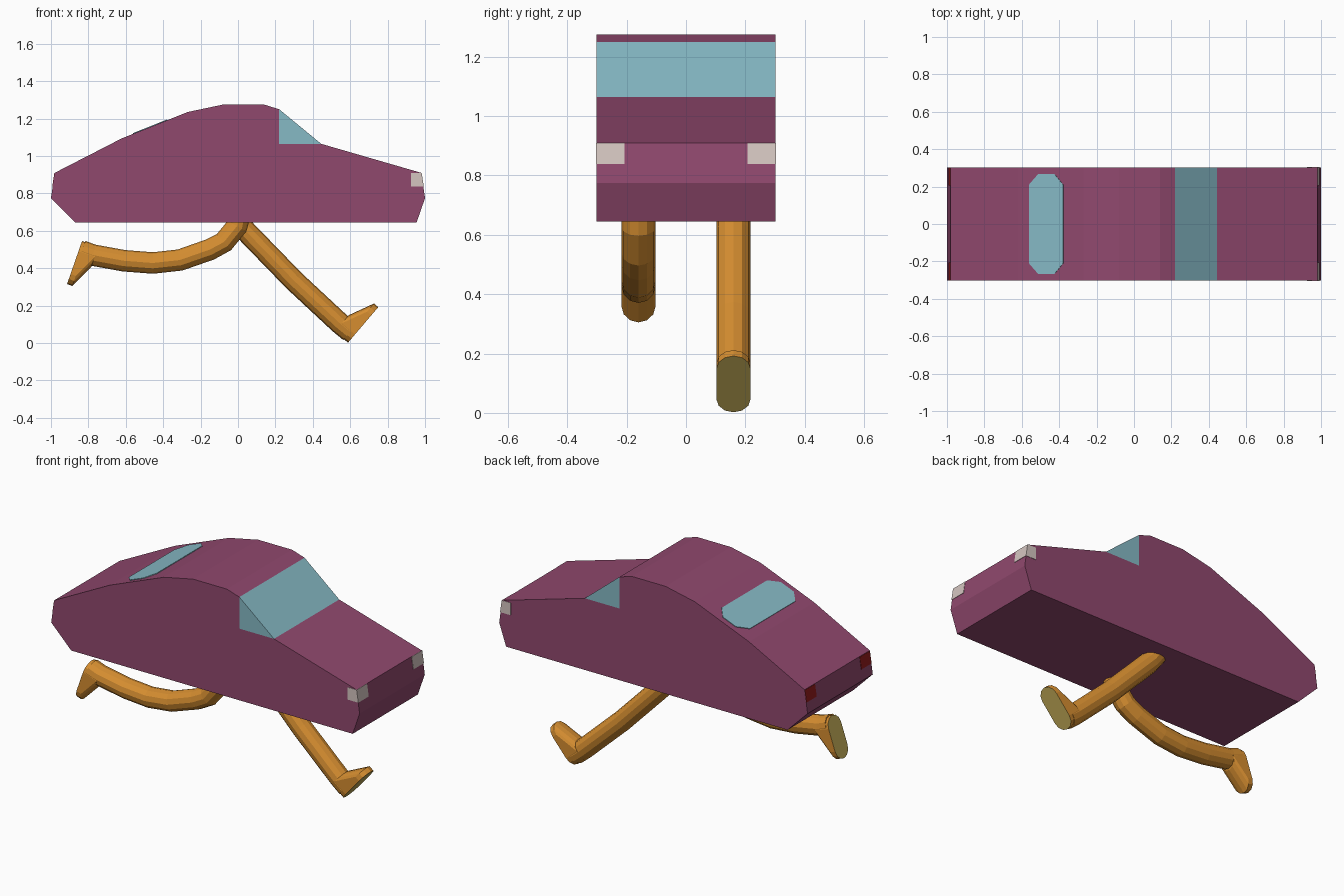
import bpy, bmesh
from math import cos, sin, pi
from mathutils import Vector

if "Cube" in bpy.data.objects:
    bpy.data.objects.remove(bpy.data.objects["Cube"])


def material(name, rgb):
    m = bpy.data.materials.new(name)
    m.diffuse_color = (*rgb, 1)
    m.use_nodes = True
    m.node_tree.nodes["Principled BSDF"].inputs["Base Color"].default_value = m.diffuse_color
    return m


PAINT = material("plum_paint", (0.28, 0.065, 0.155))
GLASS = material("glass", (0.24, 0.49, 0.56))
LAMP = material("lamp", (0.66, 0.56, 0.53))
RED = material("red_lamp", (0.3, 0.012, 0.012))
SKIN = material("orange", (0.67, 0.27, 0.03))
SOLE = material("sole", (0.5, 0.38, 0.09))

R = 0.0575   # leg radius
N = 12       # leg sides


def finish(bm, name, *mats):
    bmesh.ops.recalc_face_normals(bm, faces=bm.faces)
    me = bpy.data.meshes.new(name)
    bm.to_mesh(me)
    bm.free()
    ob = bpy.data.objects.new(name, me)
    bpy.context.collection.objects.link(ob)
    for m in mats:
        me.materials.append(m)
    return ob


def prism(name, ring, offset, mat):
    """Extrude a closed ring of 3D points by an offset."""
    bm = bmesh.new()
    f = bm.faces.new([bm.verts.new(p) for p in ring])
    ext = bmesh.ops.extrude_face_region(bm, geom=[f], use_keep_orig=True)
    vs = [v for v in ext["geom"] if isinstance(v, bmesh.types.BMVert)]
    bmesh.ops.translate(bm, verts=vs, vec=offset)
    return finish(bm, name, mat)


def side_prism(name, profile, y0, y1, mat):
    return prism(name, [(x, y0, z) for x, z in profile], (0, y1 - y0, 0), mat)


def leg(name, path, y):
    """Tube through (x, z) points with mitred rings."""
    pts = [Vector((x, y, z)) for x, z in path]
    bm = bmesh.new()
    rings = []
    for i, p in enumerate(pts):
        t = (pts[min(i + 1, len(pts) - 1)] - pts[max(i - 1, 0)]).normalized()
        side = Vector((-t.z, 0, t.x))
        rings.append([bm.verts.new(p + side * R * cos(2 * pi * k / N)
                                   + Vector((0, R * sin(2 * pi * k / N), 0)))
                      for k in range(N)])
    for a, b in zip(rings, rings[1:]):
        for k in range(N):
            j = (k + 1) % N
            bm.faces.new((a[k], a[j], b[j], b[k]))
    bm.faces.new(rings[0])
    bm.faces.new(rings[-1])
    return finish(bm, name, SKIN)


def foot(name, heel, toe, normal, y):
    """Wedge: rounded sole, thin toe, round ankle."""
    h = Vector((heel[0], y, heel[1]))
    d = Vector((toe[0], y, toe[1])) - h
    length = d.length
    d.normalize()
    n = Vector((normal[0], 0, normal[1])).normalized()
    bm = bmesh.new()

    def arc(along, up, k0, k1):
        for k in range(k0, k1 + 1):
            a = 2 * pi * k / N
            bm.verts.new(h + d * (along + R * cos(a)) + n * up
                         + Vector((0, R * sin(a), 0)))

    q = N // 4
    arc(length - R, 0, -q, q)
    arc(R, 0, q, 3 * q)
    arc(length - R, 0.03, -q, q)
    arc(R, 0.092, 0, N - 1)
    bmesh.ops.convex_hull(bm, input=bm.verts)
    bmesh.ops.dissolve_limit(bm, angle_limit=0.02, verts=bm.verts, edges=bm.edges)
    ob = finish(bm, name, SKIN, SOLE)
    for p in ob.data.polygons:
        if p.normal.dot(n) < -0.98:
            p.material_index = 1
    return ob


# Car body with a notch for the windshield
side_prism("car_body", [
    (-0.87, 0.645), (0.955, 0.645), (1.0, 0.775), (0.98, 0.91), (0.445, 1.065),
    (0.22, 1.065), (0.22, 1.25), (0.14, 1.275), (-0.08, 1.275), (-0.27, 1.235),
    (-0.62, 1.095), (-0.98, 0.91), (-1.0, 0.775)], -0.302, 0.302, PAINT)

# Windshield wedge
side_prism("windshield", [(0.22, 1.065), (0.445, 1.065), (0.22, 1.25)],
           -0.302, 0.302, GLASS)

# Rear window lying on the sloping roof
octagon = [(-0.56, -0.21), (-0.51, -0.268), (-0.425, -0.268), (-0.377, -0.21),
           (-0.377, 0.21), (-0.425, 0.268), (-0.51, 0.268), (-0.56, 0.21)]
prism("rear_window", [(x, y, 1.093 + 0.4 * (x + 0.62)) for x, y in octagon],
      (-0.002, 0, 0.005), GLASS)

# Lamps on the corners
for s, tag in ((-1, "right"), (1, "left")):
    side_prism("headlight_" + tag, [(0.924, 0.838), (0.993, 0.838),
               (0.982, 0.91), (0.924, 0.91)], s * 0.207, s * 0.304, LAMP)
    side_prism("taillight_" + tag, [(-0.97, 0.838), (-0.993, 0.838),
               (-0.982, 0.908), (-0.97, 0.908)], s * 0.207, s * 0.301, RED)

# Running legs and feet
leg("front_leg", [(-0.02, 0.68), (0.033, 0.608), (0.30, 0.333),
                  (0.545, 0.105), (0.60, 0.06)], 0.16)
foot("front_foot", (0.588, 0.002), (0.75, 0.192), (-0.758, 0.653), 0.16)
leg("rear_leg", [(0.01, 0.69), (-0.005, 0.625), (-0.075, 0.54), (-0.15, 0.5),
                 (-0.31, 0.444), (-0.455, 0.428), (-0.61, 0.44),
                 (-0.775, 0.47), (-0.835, 0.492)], -0.16)
foot("rear_foot", (-0.834, 0.545), (-0.914, 0.315), (0.944, -0.329), -0.16)
